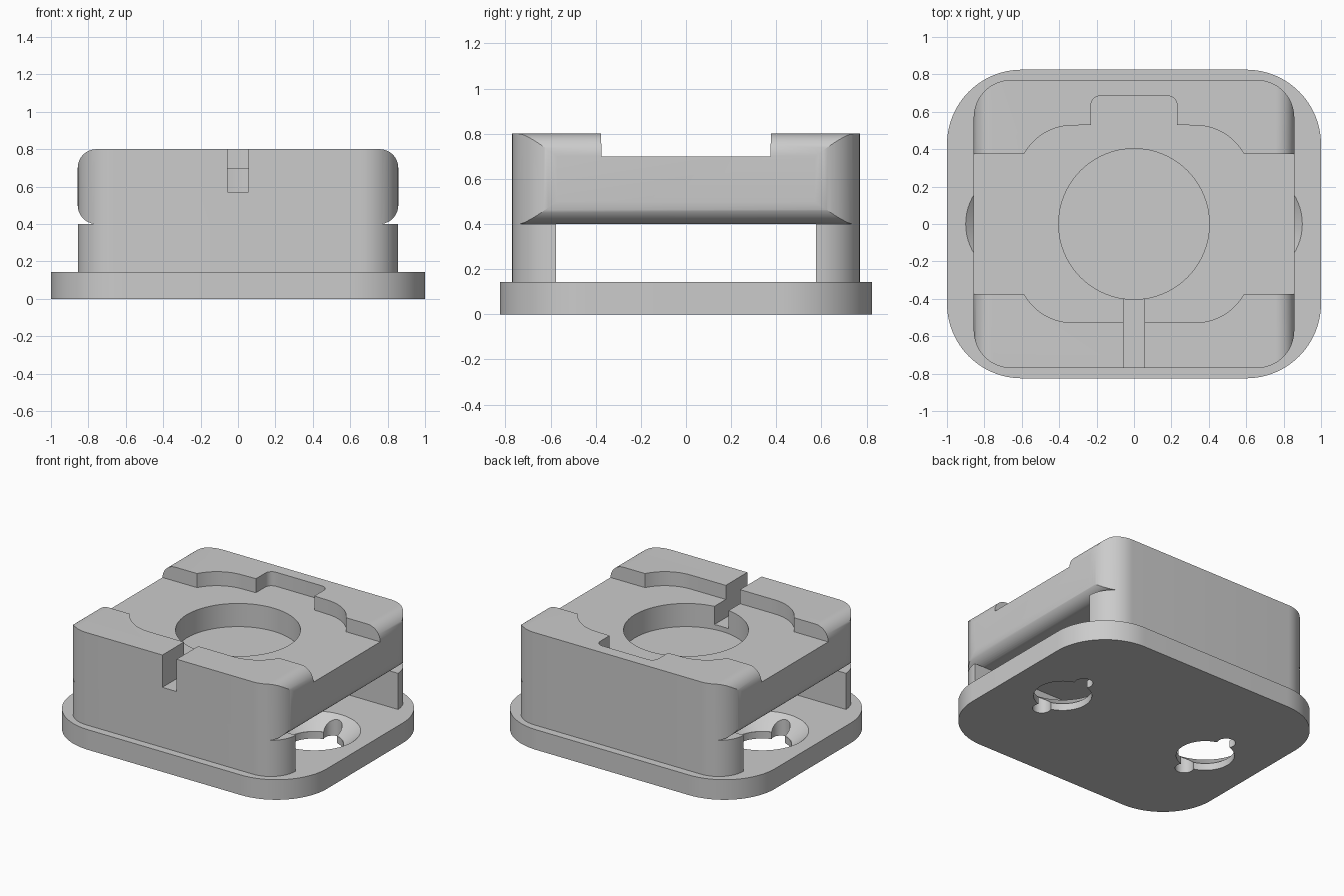
import bpy, bmesh
from math import sin, cos, pi, radians
from mathutils import Matrix

if "Cube" in bpy.data.objects:
    bpy.data.objects.remove(bpy.data.objects["Cube"])

grey = bpy.data.materials.new("plain_grey")
grey.use_nodes = True
grey.diffuse_color = (0.6, 0.6, 0.6, 1)
grey.node_tree.nodes["Principled BSDF"].inputs["Base Color"].default_value = (0.6, 0.6, 0.6, 1)


def arc(cx, cy, r, start, end, n=12):
    angles = [radians(start + (end - start) * i / n) for i in range(n + 1)]
    return [(cx + r * cos(a), cy + r * sin(a)) for a in angles]


def rounded_rect(hx, hy, r, n=16, cy=0):
    pts = []
    for sx, sy, a in ((1, 1, 0), (-1, 1, 90), (-1, -1, 180), (1, -1, 270)):
        pts += arc(sx * (hx - r), cy + sy * (hy - r), r, a, a + 90, n)
    return pts


def to_object(name, bm):
    bmesh.ops.recalc_face_normals(bm, faces=bm.faces)
    mesh = bpy.data.meshes.new(name)
    bm.to_mesh(mesh)
    bm.free()
    mesh.materials.append(grey)
    obj = bpy.data.objects.new(name, mesh)
    bpy.context.collection.objects.link(obj)
    return obj


def prism(name, pts, lo, hi, along_y=False):
    """Extrude an outline along z, or an x-z outline along y."""
    bm = bmesh.new()
    place = (lambda p, h: (p[0], h, p[1])) if along_y else (lambda p, h: (p[0], p[1], h))
    rings = [[bm.verts.new(place(p, h)) for p in pts] for h in (lo, hi)]
    bm.faces.new(rings[0])
    bm.faces.new(rings[1])
    for i in range(len(pts)):
        j = (i + 1) % len(pts)
        bm.faces.new((rings[0][i], rings[0][j], rings[1][j], rings[1][i]))
    return to_object(name, bm)


def box(name, x0, x1, y0, y1, z0, z1):
    return prism(name, [(x0, y0), (x1, y0), (x1, y1), (x0, y1)], z0, z1)


def cone(name, x, y, r_low, r_high, z0, z1, n=64):
    bm = bmesh.new()
    bmesh.ops.create_cone(bm, cap_ends=True, segments=n, radius1=r_low, radius2=r_high,
                          depth=z1 - z0, matrix=Matrix.Translation((x, y, (z0 + z1) / 2)))
    return to_object(name, bm)


def combine(obj, tool, operation="DIFFERENCE"):
    mod = obj.modifiers.new("cut", "BOOLEAN")
    mod.operation = operation
    mod.solver = "EXACT"
    mod.object = tool
    bpy.context.view_layer.objects.active = obj
    bpy.ops.object.modifier_apply(modifier=mod.name)
    bpy.data.objects.remove(tool)


# Base plate with two countersunk mounting holes, each with a pair of lobes
base = prism("base_plate", rounded_rect(1, 0.825, 0.4, 24), 0, 0.143)
slope = 0.11 / 0.093
for x in (-0.6, 0.6):
    combine(base, cone("countersink", x, 0, 0.19, 0.3 + 0.02 * slope, 0.05, 0.163))
    combine(base, cone("mounting_hole", x, 0, 0.188, 0.188, -0.1, 0.2))
    for y in (-0.21, 0.21):
        combine(base, cone("hole_lobe", x, y, 0.06, 0.06, -0.1, 0.2, 32))

# Front and back support walls
outline = rounded_rect(0.857, 0.77, 0.2)
walls = prism("support_walls", outline, 0.143, 0.4)
combine(walls, box("wall_gap", -1, 1, -0.575, 0.575, 0, 0.6))

# Upper block, rounded both in plan and in front outline
block = prism("upper_block", outline, 0.3, 0.9)
combine(block, prism("front_outline", rounded_rect(0.857, 0.2, 0.1, 12, 0.6), -1, 1, True), "INTERSECT")

# Shallow shaped recess across the top
shoulder = [(1, 0.375)] + arc(0.33, 0.234, 0.293, 29, 90)
back = shoulder + [(0.23, 0.53)] + arc(0.18, 0.635, 0.05, 0, 90, 6)
back += [(-x, y) for x, y in reversed(back)]
front = [(-x, -y) for x, y in shoulder] + [(x, -y) for x, y in reversed(shoulder)]
combine(block, prism("top_recess", back + front, 0.7, 1))

# Round pocket and the narrow slot leading to the front
combine(block, cone("round_pocket", 0, 0, 0.403, 0.403, 0.535, 1))
combine(block, box("front_slot", -0.056, 0.056, -1, -0.3, 0.57, 1))

# Smooth the rounded surfaces while keeping edges sharp
for obj in (base, walls, block):
    bpy.ops.object.select_all(action="DESELECT")
    obj.select_set(True)
    bpy.context.view_layer.objects.active = obj
    bpy.ops.object.shade_smooth_by_angle(angle=radians(25))
